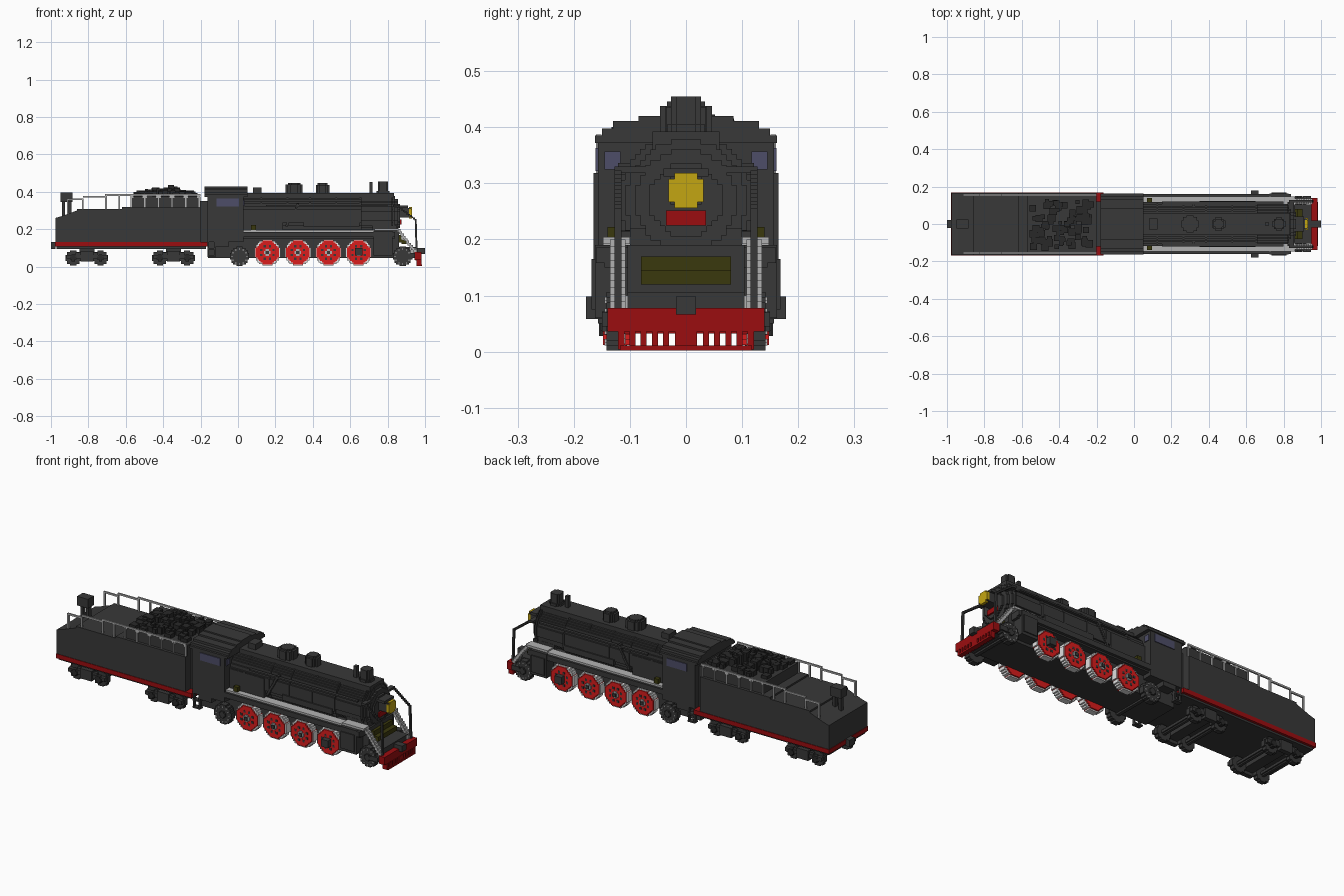
import bpy, bmesh, math, random
from mathutils import Vector

cube = bpy.data.objects.get("Cube")
if cube:
    bpy.data.objects.remove(cube, do_unlink=True)
random.seed(4)
V = 0.009  # step size of the blocky curves


def material(name, rgb):
    m = bpy.data.materials.new(name)
    m.use_nodes = True
    m.diffuse_color = (*rgb, 1)
    m.node_tree.nodes["Principled BSDF"].inputs["Base Color"].default_value = (*rgb, 1)
    return m


DARK = material("dark grey", (0.040, 0.040, 0.040))
COAL = material("coal black", (0.022, 0.022, 0.022))
RED = material("bright red", (0.70, 0.012, 0.012))
DEEP = material("deep red", (0.33, 0.004, 0.005))
LIGHT = material("light grey", (0.45, 0.45, 0.45))
WHITE = material("white", (0.75, 0.75, 0.75))
YELLOW = material("yellow", (0.55, 0.38, 0.006))
GLASS = material("blue grey glass", (0.075, 0.075, 0.14))
OLIVE = material("olive", (0.042, 0.040, 0.004))


def finish(name, bm, mat):
    bmesh.ops.recalc_face_normals(bm, faces=bm.faces)
    me = bpy.data.meshes.new(name)
    bm.to_mesh(me)
    bm.free()
    me.materials.append(mat)
    ob = bpy.data.objects.new(name, me)
    bpy.context.collection.objects.link(ob)
    return ob


def boxes(name, mat, specs, mirror=False):
    """Boxes given as (x0, x1, y0, y1, z0, z1), optionally copied to -y."""
    bm = bmesh.new()
    specs = list(specs)
    if mirror:
        specs += [(a, b, -d, -c, e, f) for a, b, c, d, e, f in specs]
    for a, b, c, d, e, f in specs:
        vs = bmesh.ops.create_cube(bm, size=1)["verts"]
        for v in vs:
            v.co = Vector(((a + b) / 2 + v.co.x * (b - a),
                           (c + d) / 2 + v.co.y * (d - c),
                           (e + f) / 2 + v.co.z * (f - e)))
    return finish(name, bm, mat)


def stepped_outline(r):
    """Blocky circle outline made of right-angle steps."""
    n = round(r / V)
    right = []
    for i in range(-n, n):
        mid = (i + 0.5) / n
        w = max(1, round(n * math.sqrt(1 - mid * mid))) * r / n
        for h in (i * r / n, (i + 1) * r / n):
            if len(right) > 1 and right[-1][0] == w and right[-2][0] == w:
                right.pop()
            right.append((w, h))
    return right + [(-w, h) for w, h in reversed(right)]


def prism(bm, pts, axis, lo, hi):
    place = {"x": lambda u, v, t: (t, u, v), "y": lambda u, v, t: (u, t, v),
             "z": lambda u, v, t: (u, v, t)}[axis]
    a = [bm.verts.new(place(u, v, lo)) for u, v in pts]
    b = [bm.verts.new(place(u, v, hi)) for u, v in pts]
    bm.faces.new(a)
    bm.faces.new(b[::-1])
    for i in range(len(pts)):
        j = (i + 1) % len(pts)
        bm.faces.new((a[i], a[j], b[j], b[i]))


def discs(name, mat, axis, specs, mirror=False):
    """Stepped cylinders given as (centre u, centre v, radius, low, high)."""
    bm = bmesh.new()
    for u, v, r, lo, hi in specs:
        pts = [(u + p, v + q) for p, q in stepped_outline(r)]
        prism(bm, pts, axis, lo, hi)
        if mirror:
            prism(bm, pts, axis, -hi, -lo)
    return finish(name, bm, mat)


def extrude(name, mat, pts, axis, lo, hi):
    bm = bmesh.new()
    prism(bm, pts, axis, lo, hi)
    return finish(name, bm, mat)


def rod_boxes(path, y0, y1, t):
    """Blocky rod following (x, z) points."""
    out = []
    for (xa, za), (xb, zb) in zip(path, path[1:]):
        n = max(1, round(max(abs(xb - xa), abs(zb - za)) / V))
        for i in range(n + 1):
            x, z = xa + (xb - xa) * i / n, za + (zb - za) * i / n
            out.append((x - t, x + t, y0, y1, z - t, z + t))
    return out


# Tender body, stepped down to the rear
extrude("tender_body", DARK, [(-0.975, 0.13), (-0.2, 0.13), (-0.2, 0.318), (-0.62, 0.318), (-0.62, 0.309),
                              (-0.86, 0.309), (-0.86, 0.30), (-0.90, 0.285), (-0.94, 0.27), (-0.975, 0.26)],
        "y", -0.165, 0.165)
boxes("tender_red_sill", DEEP, [(-0.978, -0.163, -0.168, 0.168, 0.106, 0.13)])
boxes("tender_floor", DARK, [(-0.97, -0.17, -0.155, 0.155, 0.095, 0.106)])
boxes("rear_coupler", DARK, [(-1.0, -0.975, -0.022, 0.022, 0.095, 0.132)])
boxes("coal_bin", DARK, [(-0.57, -0.2, -0.15, 0.15, 0.318, 0.375)])
lumps = []
for i in range(90):
    x, y = random.uniform(-0.545, -0.225), random.uniform(-0.125, 0.125)
    s = random.uniform(0.009, 0.02)
    top = 0.385 + 0.055 * max(0, 1 - abs(x + 0.39) / 0.18) ** 0.6 * (1 - abs(y) / 0.19) * random.uniform(0.6, 1.05)
    lumps.append((x - s, x + s, y - s, y + s, 0.37, top))
boxes("coal_lumps", COAL, lumps)

# Tender railings with arched tops over the coal bin
rails = [(-0.575, -0.2, 0.151, 0.16, 0.378, 0.387), (-0.71, -0.575, 0.151, 0.16, 0.378, 0.387),
         (-0.83, -0.71, 0.151, 0.16, 0.368, 0.377), (-0.915, -0.83, 0.151, 0.16, 0.355, 0.364)]
for x, z in ((-0.915, 0.355), (-0.835, 0.365), (-0.71, 0.38), (-0.64, 0.38)):
    rails.append((x, x + 0.009, 0.151, 0.16, 0.27, z))
boxes("tender_railing", LIGHT, rails, True)
arches = []
for i in range(6):
    x = -0.575 + i * 0.073
    arches.append((x, x + 0.007, 0.15, 0.158, 0.318, 0.38))
    if i < 5:
        arches += [(x + 0.007, x + 0.016, 0.15, 0.156, 0.367, 0.378),
                   (x + 0.064, x + 0.073, 0.15, 0.156, 0.367, 0.378)]
boxes("bin_arches", LIGHT, arches, True)
boxes("rear_lamp", DARK, [(-0.95, -0.885, -0.025, 0.025, 0.345, 0.395), (-0.94, -0.925, -0.01, 0.01, 0.26, 0.345),
                          (-0.905, -0.89, -0.012, 0.012, 0.28, 0.345)])

# Tender bogies
for label, cx in (("rear", -0.808), ("front", -0.345)):
    w = [cx - 0.073, cx + 0.073]
    discs(label + "_bogie_wheels", DARK, "y", [(x, 0.046, 0.041, 0.105, 0.13) for x in w], True)
    discs(label + "_bogie_axles", DARK, "y", [(x, 0.046, 0.014, -0.11, 0.11) for x in w])
    discs(label + "_bogie_hubs", COAL, "y", [(x, 0.046, 0.018, 0.13, 0.152) for x in w], True)
    boxes(label + "_bogie_frame", DARK, [(cx - 0.11, cx + 0.11, 0.13, 0.148, 0.042, 0.062),
                                         (cx - 0.035, cx + 0.035, 0.13, 0.155, 0.028, 0.082),
                                         (cx - 0.06, cx + 0.06, 0.13, 0.145, 0.06, 0.075)], True)
    boxes(label + "_bogie_bolster", DARK, [(cx - 0.03, cx + 0.03, -0.14, 0.14, 0.045, 0.075),
                                           (cx - 0.04, cx + 0.04, -0.05, 0.05, 0.07, 0.1)])

# Cab with blocky arched roof
boxes("cab_body", DARK, [(-0.163, 0.03, -0.157, 0.157, 0.13, 0.375)])
boxes("gangway", DARK, [(-0.21, -0.16, -0.12, 0.12, 0.12, 0.35)])
steps = [(0.162, 0.372), (0.162, 0.385), (0.15, 0.385), (0.15, 0.398), (0.13, 0.398), (0.13, 0.411),
         (0.085, 0.411), (0.085, 0.42), (0.045, 0.42), (0.045, 0.427)]
extrude("cab_roof", DARK, steps + [(-y, z) for y, z in reversed(steps)], "x", -0.18, 0.05)
boxes("cab_side_windows", GLASS, [(-0.115, 0.005, 0.155, 0.161, 0.322, 0.363)], True)
boxes("cab_front_windows", GLASS, [(0.028, 0.034, 0.117, 0.145, 0.325, 0.357)], True)
boxes("cab_steps", DARK, [(-0.163, -0.155, 0.14, 0.155, 0.05, 0.14), (-0.128, -0.12, 0.14, 0.155, 0.05, 0.14),
                          (-0.163, -0.12, 0.13, 0.157, 0.05, 0.058), (-0.163, -0.12, 0.13, 0.157, 0.09, 0.098)], True)
boxes("cab_lower_side", DARK, [(-0.12, -0.05, 0.1, 0.155, 0.105, 0.135)], True)

# Boiler, smokebox and top fittings
discs("boiler", DARK, "x", [(0, 0.27, 0.115, 0.02, 0.66), (0, 0.27, 0.108, 0.66, 0.84)])
discs("boiler_bands", DARK, "x", [(0, 0.27, 0.118, x, x + 0.009) for x in (0.12, 0.26, 0.38, 0.52, 0.65, 0.82)])
discs("smokebox_door", DARK, "x", [(0, 0.27, 0.09, 0.84, 0.855), (0, 0.27, 0.065, 0.855, 0.866)])
boxes("top_casing", DARK, [(0.05, 0.835, -0.06, 0.06, 0.36, 0.392), (0.08, 0.126, -0.03, 0.03, 0.38, 0.422)])
discs("domes", DARK, "z", [(0.3, 0, 0.046, 0.37, 0.438), (0.3, 0, 0.034, 0.438, 0.446),
                           (0.452, 0, 0.036, 0.37, 0.436), (0.452, 0, 0.026, 0.436, 0.446)])
discs("chimney", DARK, "z", [(0.775, 0, 0.027, 0.37, 0.455), (0.775, 0, 0.034, 0.37, 0.405)])
boxes("steam_pipe", DARK, [(0.702, 0.72, -0.01, 0.01, 0.37, 0.453)])
boxes("side_pipes", DARK, rod_boxes([(0.26, 0.22), (0.32, 0.33)], 0.09, 0.121, 0.006)
      + [(0.15, 0.8, 0.105, 0.121, 0.322, 0.33), (0.35, 0.65, 0.09, 0.122, 0.215, 0.245)], True)
boxes("firebox", DARK, [(0.02, 0.24, -0.118, 0.118, 0.15, 0.3)])

# Running boards, frame and cylinders
boxes("running_boards", LIGHT, [(0.03, 0.73, 0.1, 0.148, 0.184, 0.196), (0.73, 0.86, 0.1, 0.148, 0.192, 0.204)], True)
boxes("side_valance", DARK, [(0.03, 0.84, 0.14, 0.16, 0.158, 0.186), (0.03, 0.84, 0.1, 0.145, 0.15, 0.186)], True)
boxes("main_frame", DARK, [(-0.16, 0.86, -0.104, 0.104, 0.045, 0.19), (0.86, 0.95, -0.104, 0.104, 0.05, 0.105)])
boxes("cylinders", DARK, [(0.725, 0.825, 0.1, 0.162, 0.06, 0.19), (0.735, 0.815, 0.16, 0.168, 0.075, 0.165)], True)
boxes("crossheads", DARK, [(0.625, 0.665, 0.15, 0.178, 0.058, 0.098)], True)
boxes("lubricators", OLIVE, [(0.07, 0.095, 0.118, 0.14, 0.196, 0.222)], True)

# Driving wheels: pale tyre, red disc, dark spoke gaps, pale hub
drive = [0.157, 0.32, 0.484, 0.645]
ZC = 0.075
discs("driving_tyres", WHITE, "y", [(x, ZC, 0.07, 0.108, 0.142) for x in drive], True)
discs("driving_discs", RED, "y", [(x, ZC, 0.063, 0.1, 0.148) for x in drive], True)
gaps, spots = [], []
for x in drive:
    for k in range(8):
        a = math.radians(22.5 + 45 * k)
        px, pz = x + 0.036 * math.cos(a), ZC + 0.036 * math.sin(a)
        gaps.append((px - 0.006, px + 0.006, 0.14, 0.15, pz - 0.006, pz + 0.006))
boxes("spoke_gaps", DARK, gaps, True)
discs("driving_hubs", LIGHT, "y", [(x, ZC, 0.018, 0.14, 0.154) for x in drive], True)
boxes("hub_caps", DARK, [(x - 0.009, x + 0.009, 0.15, 0.16, ZC - 0.009, ZC + 0.009) for x in drive], True)

# Small carrying wheels
small = [0.008, 0.88]
discs("carrying_wheels", DARK, "y", [(x, 0.054, 0.052, 0.11, 0.142) for x in small], True)
discs("carrying_axles", DARK, "y", [(x, 0.054, 0.018, -0.15, 0.15) for x in small])
marks = []
for x in small:
    for k in range(12):
        a = math.radians(30 * k)
        px, pz = x + 0.04 * math.cos(a), 0.054 + 0.04 * math.sin(a)
        marks.append((px - 0.003, px + 0.003, 0.14, 0.145, pz - 0.003, pz + 0.003))
boxes("carrying_wheel_marks", LIGHT, marks, True)

# Front end: stairs, lamp, plate, grille
n = 10
boxes("front_stairs", LIGHT, [(0.85 + i * 0.0095, 0.868 + i * 0.0095, 0.108, 0.135, 0.185 - i * 0.0122,
                               0.2 - i * 0.0122) for i in range(n)], True)
boxes("stair_feet", LIGHT, [(0.92, 0.95, 0.09, 0.108, 0.072, 0.1)], True)
boxes("front_handrails", DARK, rod_boxes([(0.85, 0.325), (0.95, 0.25), (0.955, 0.08)], 0.115, 0.127, 0.005)
      + [(0.83, 0.855, 0.07, 0.127, 0.318, 0.33)], True)
boxes("headlamp_body", DARK, [(0.855, 0.925, -0.028, 0.028, 0.262, 0.312), (0.85, 0.91, -0.04, 0.04, 0.312, 0.326)])
discs("headlamp_lens", YELLOW, "x", [(0, 0.287, 0.031, 0.915, 0.93)])
boxes("front_plate", DEEP, [(0.866, 0.874, -0.036, 0.036, 0.225, 0.252)])
boxes("saddle", DARK, [(0.72, 0.85, -0.1, 0.1, 0.1, 0.22)])
boxes("front_grille", OLIVE, [(0.85, 0.875, -0.08, 0.08, 0.128, 0.17), (0.875, 0.9, -0.08, 0.08, 0.12, 0.145)])

# Buffer beam and toothed pilot
boxes("buffer_beam", DEEP, [(0.945, 0.98, -0.14, 0.14, 0.036, 0.078), (0.95, 0.975, -0.12, 0.12, 0.032, 0.04)])
teeth = [(0.955, 0.982, 0.0, 0.02, 0.004, 0.036), (0.962, 0.985, 0.0, 0.118, 0.002, 0.011)]
teeth += [(0.955, 0.982, 0.03 + i * 0.02, 0.041 + i * 0.02, 0.004, 0.036) for i in range(5)]
boxes("pilot_teeth", DEEP, teeth, True)
boxes("front_coupler", DARK, [(0.94, 1.0, -0.018, 0.018, 0.066, 0.098)])
boxes("pilot_ends", DARK, [(0.9, 0.945, 0.104, 0.15, 0.045, 0.07)], True)
